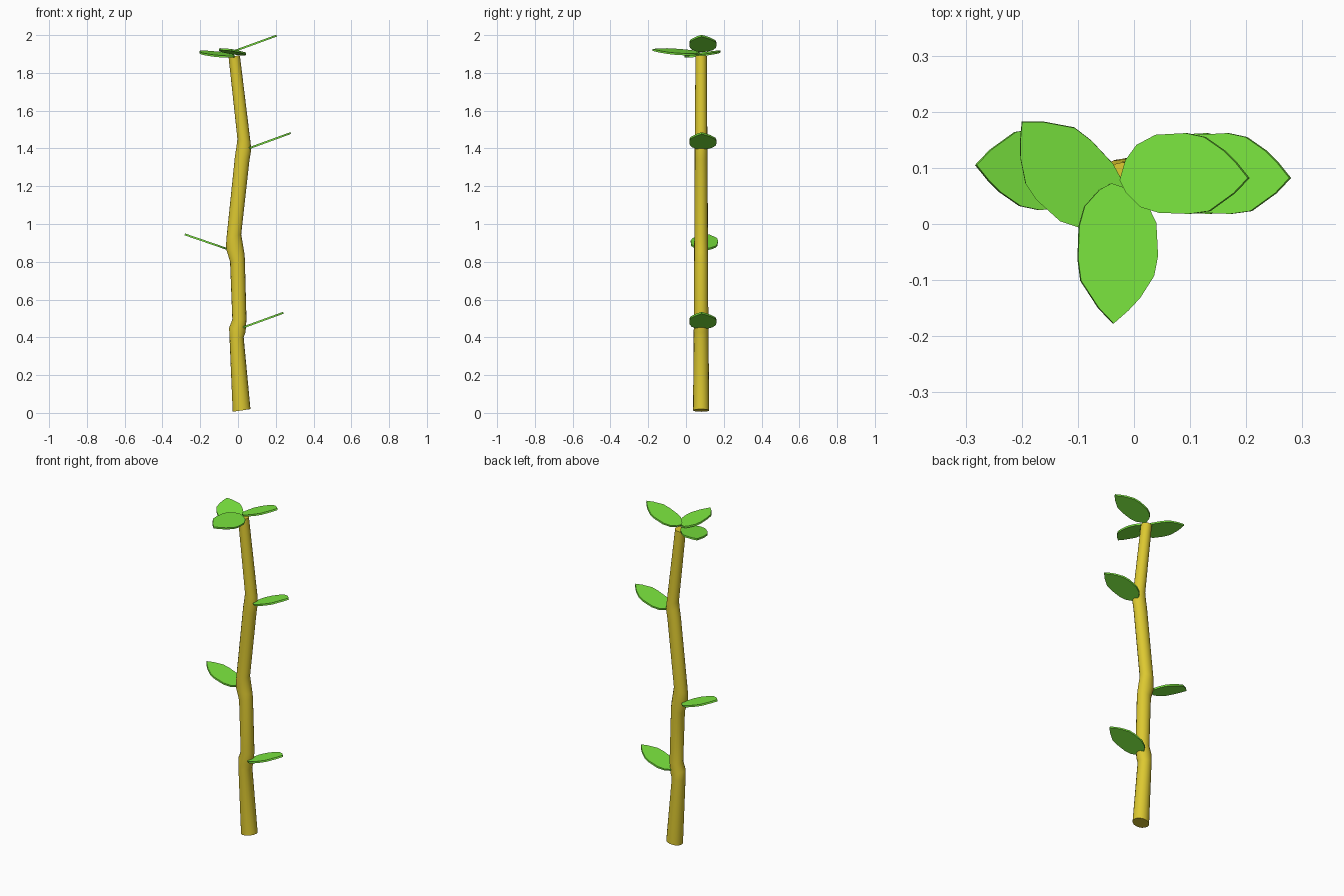
import bpy, math
from mathutils import Vector, Matrix

if "Cube" in bpy.data.objects:
    bpy.data.objects.remove(bpy.data.objects["Cube"])


def material(name, color):
    m = bpy.data.materials.new(name)
    m.diffuse_color = color
    m.use_nodes = True
    m.node_tree.nodes["Principled BSDF"].inputs["Base Color"].default_value = m.diffuse_color
    return m


STEM = material("stem_yellow", (0.72, 0.58, 0.03, 1))
LEAF = material("leaf_green", (0.2, 0.8, 0.05, 1))


def make(name, verts, faces, mat):
    me = bpy.data.meshes.new(name)
    me.from_pydata(verts, [], faces)
    me.materials.append(mat)
    ob = bpy.data.objects.new(name, me)
    bpy.context.collection.objects.link(ob)
    bpy.context.view_layer.objects.active = ob
    for o in bpy.context.selected_objects:
        o.select_set(False)
    ob.select_set(True)
    bpy.ops.object.shade_smooth_by_angle(angle=math.radians(35))
    return ob


# Stem: tilted rings given by left and right edge (x, z) plus depth radius
rings = [(-0.028, 0.006, 0.066, 0.02, 0.043), (-0.045, 0.40, 0.03, 0.40, 0.039),
         (-0.047, 0.45, 0.04, 0.428, 0.039), (-0.03, 0.495, 0.045, 0.495, 0.038),
         (-0.042, 0.80, 0.036, 0.82, 0.037), (-0.064, 0.873, 0.033, 0.85, 0.037),
         (-0.061, 0.925, 0.017, 0.945, 0.036), (-0.016, 1.36, 0.061, 1.34, 0.034),
         (-0.008, 1.41, 0.07, 1.395, 0.034), (-0.003, 1.45, 0.066, 1.435, 0.033),
         (-0.05, 1.885, 0.01, 1.893, 0.030)]
N = 16
verts, faces = [], []
for xl, zl, xr, zr, ry in rings:
    for i in range(N):
        a = 2 * math.pi * i / N
        t = (1 + math.cos(a)) / 2
        verts.append((xl + (xr - xl) * t, 0.08 + ry * math.sin(a), zl + (zr - zl) * t))
for r in range(len(rings) - 1):
    for i in range(N):
        j = (i + 1) % N
        faces.append((r * N + i, r * N + j, (r + 1) * N + j, (r + 1) * N + i))
faces.append(tuple(reversed(range(N))))
faces.append(tuple(range((len(rings) - 1) * N, len(rings) * N)))
make("stem", verts, faces, STEM)

# Leaf outline: distance from base, sideways offset
outline = [(0, -.012), (.011, -.033), (.04, -.06), (.074, -.07), (.131, -.072), (.169, -.067),
           (.216, -.035), (.243, -.008), (.22, .019), (.198, .04), (.16, .065), (.125, .072),
           (.068, .069), (.032, .051), (.011, .024)]


def leaf(name, base, heading, pitch, roll=0, length=1.0):
    h = 0.005
    rot = (Matrix.Rotation(math.radians(heading), 3, 'Z')
           @ Matrix.Rotation(math.radians(-pitch), 3, 'Y')
           @ Matrix.Rotation(math.radians(roll), 3, 'X'))
    n = len(outline)
    vs = [Vector(base) + rot @ Vector((u * length, v, z)) for z in (-h, h) for u, v in outline]
    fs = [tuple(reversed(range(n))), tuple(range(n, 2 * n))]
    fs += [(i, (i + 1) % n, (i + 1) % n + n, i + n) for i in range(n)]
    make(name, vs, fs, LEAF)


# Side leaves on the three nodes
leaf("low_leaf", (0.012, 0.09, 0.447), 0, 20)
leaf("middle_leaf", (-0.052, 0.097, 0.866), 180, 19)
leaf("high_leaf", (0.05, 0.09, 1.398), 0, 20)
# Crown of three leaves
leaf("crown_leaf_right", (-0.024, 0.09, 1.914), 0, 20)
leaf("crown_leaf_front", (-0.029, 0.072, 1.903), -90, 4, -9, 1.03)
leaf("crown_leaf_left", (-0.035, 0.006, 1.885), 135, 7, -2)
